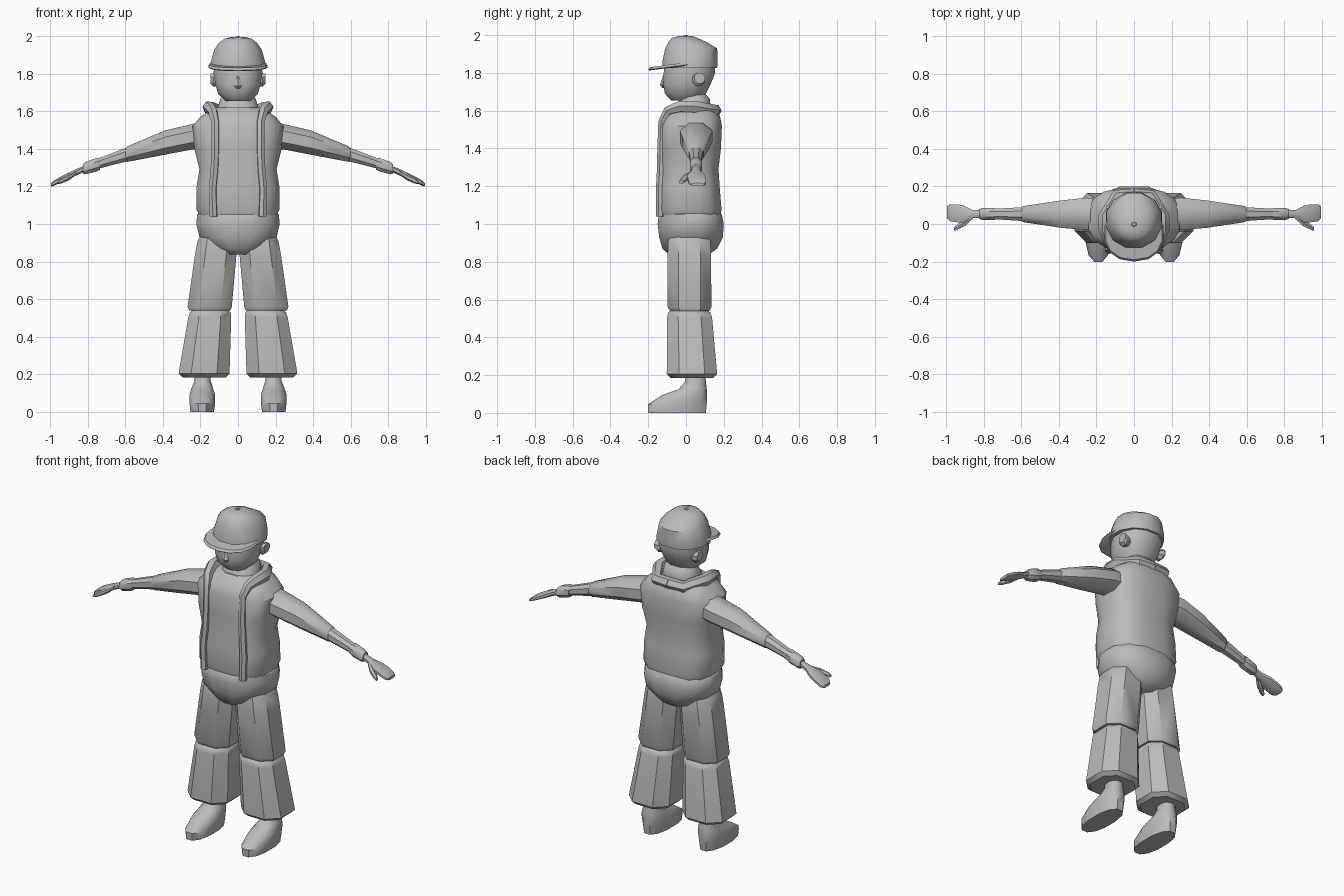
import bpy, bmesh, math

grey = bpy.data.materials.new("plain grey")
grey.diffuse_color = (0.5, 0.5, 0.5, 1)


def finish(ob, mirror, angle=40):
    """Material, mirroring across x = 0 and edge-aware smoothing."""
    ob.data.materials.append(grey)
    bpy.ops.object.select_all(action='DESELECT')
    bpy.context.view_layer.objects.active = ob
    ob.select_set(True)
    bpy.ops.object.shade_smooth_by_angle(angle=math.radians(angle))
    if mirror:
        m = ob.modifiers.new("mirror", 'MIRROR')
        m.use_mirror_merge = False
    return ob


def loft(name, axis, rings, n=8, power=2.4, mirror=False, tilt=0.0, angle=40):
    """Rings are (t, u0, u1, v0, v1): rounded sections along z (u=x, v=y) or x (u=y, v=z).
    tilt lifts z-lofts by tilt * y."""
    unit = []
    for i in range(n):
        a = 2 * math.pi * (i + 0.5) / n
        c, s = math.cos(a), math.sin(a)
        unit.append((math.copysign(abs(c) ** (2 / power), c),
                     math.copysign(abs(s) ** (2 / power), s)))
    mu, mv = max(p[0] for p in unit), max(p[1] for p in unit)
    bm = bmesh.new()
    loops = []
    for t, u0, u1, v0, v1 in rings:
        loop = []
        for a, b in unit:
            u = (u0 + u1) / 2 + a / mu * (u1 - u0) / 2
            v = (v0 + v1) / 2 + b / mv * (v1 - v0) / 2
            co = (u, v, t + tilt * v) if axis == 'z' else (t, u, v)
            loop.append(bm.verts.new(co))
        loops.append(loop)
    for lo, hi in zip(loops, loops[1:]):
        for i in range(n):
            j = (i + 1) % n
            bm.faces.new((lo[i], lo[j], hi[j], hi[i]))
    bm.faces.new(loops[0])
    bm.faces.new(loops[-1])
    bmesh.ops.recalc_face_normals(bm, faces=bm.faces)
    me = bpy.data.meshes.new(name)
    bm.to_mesh(me)
    bm.free()
    ob = bpy.data.objects.new(name, me)
    bpy.context.collection.objects.link(ob)
    return finish(ob, mirror, angle)


def centred(rings):
    """Turn (z, half_width, y0, y1) into full ring tuples."""
    return [(z, -w, w, a, b) for z, w, a, b in rings]


def tube(name, points, radius):
    """Mirrored tube along (x, y, z, radius factor) points."""
    cu = bpy.data.curves.new(name, 'CURVE')
    cu.dimensions = '3D'
    cu.bevel_depth, cu.bevel_resolution, cu.use_fill_caps = radius, 1, True
    sp = cu.splines.new('POLY')
    sp.points.add(len(points) - 1)
    for p, (x, y, z, r) in zip(sp.points, points):
        p.co, p.radius = (x, y, z, 1), r
    ob = bpy.data.objects.new(name, cu)
    bpy.context.collection.objects.link(ob)
    bpy.ops.object.select_all(action='DESELECT')
    bpy.context.view_layer.objects.active = ob
    ob.select_set(True)
    bpy.ops.object.convert(target='MESH')
    return finish(bpy.context.view_layer.objects.active, True, 50)


# Head, neck, nose and ears
loft("head", 'z', centred([(1.655, .065, -.08, .08), (1.69, .105, -.112, .105),
     (1.74, .12, -.12, .13), (1.80, .13, -.118, .155), (1.86, .125, -.11, .15)]), 12, 2.3)
loft("neck", 'z', centred([(1.55, .115, -.09, .13), (1.63, .105, -.05, .13),
     (1.665, .095, -.03, .125), (1.70, .07, -.03, .09)]), 12)
loft("nose", 'z', centred([(1.72, .012, -.125, -.09), (1.735, .02, -.138, -.09),
     (1.785, .008, -.122, -.09)]), 6, 2)
loft("ear", 'x', [(.10, .04, .09, 1.735, 1.79), (.13, .035, .10, 1.73, 1.80),
     (.145, .045, .10, 1.745, 1.80)], 8, 2, True)

# Cap
loft("cap_crown", 'z', centred([(1.825, .15, -.125, .165), (1.86, .145, -.125, .168),
     (1.93, .125, -.11, .165), (1.965, .10, -.092, .105), (1.985, .072, -.075, .06),
     (1.995, .035, -.04, .035)]), 12, 2.1)
loft("cap_button", 'z', centred([(1.99, .014, -.016, .012), (2.0, .01, -.012, .008)]), 6, 2)
loft("cap_brim", 'z', centred([(1.838, .15, -.195, .09), (1.843, .157, -.20, .10),
     (1.855, .15, -.19, .09)]), 14, 2.3, tilt=.13)

# Vest body with rolled collar and front edges
loft("vest", 'z', centred([(1.035, .20, -.14, .18), (1.075, .22, -.15, .188),
     (1.20, .22, -.148, .178), (1.29, .205, -.142, .172), (1.40, .232, -.14, .185),
     (1.52, .242, -.138, .19), (1.57, .20, -.12, .18), (1.62, .13, -.065, .15)]), 16, 2.8)
tube("collar_and_edge", [(0, .155, 1.60, 1.55), (.09, .15, 1.60, 1.55), (.155, .04, 1.62, 1.6),
     (.155, -.03, 1.622, 1.5), (.135, -.095, 1.60, 1.2), (.12, -.125, 1.54, 1),
     (.12, -.13, 1.40, 1), (.125, -.132, 1.29, 1), (.135, -.138, 1.18, 1),
     (.13, -.138, 1.04, 1)], .022)

# Hips and flared trousers
loft("hips", 'z', centred([(.838, .075, -.09, .12), (.87, .13, -.125, .165),
     (.93, .205, -.142, .195), (1.0, .222, -.15, .20), (1.05, .217, -.145, .19),
     (1.075, .19, -.12, .17)]), 12, 2.4)
loft("thigh", 'z', [(.97, .04, .18, -.07, .10), (.91, .01, .215, -.095, .13),
     (.84, .008, .228, -.097, .132), (.56, .033, .268, -.097, .135),
     (.54, .04, .26, -.085, .125)], 8, 2.6, True)
loft("trouser_leg", 'z', [(.545, .055, .24, -.08, .11), (.53, .04, .256, -.095, .13),
     (.505, .036, .264, -.10, .138), (.205, .045, .316, -.102, .165),
     (.185, .065, .295, -.08, .145)], 8, 2.6, True)

# Shoes
loft("shoe", 'z', [(0, .128, .252, -.20, .105), (.045, .122, .258, -.202, .11),
     (.095, .122, .258, -.125, .112), (.125, .132, .248, -.04, .11),
     (.165, .145, .232, -.005, .105), (.24, .145, .232, 0, .10)], 12, 2.3, True)

# Sleeves, cuffs and hands
loft("upper_arm", 'x', [(.18, -.025, .13, 1.40, 1.545), (.25, -.033, .14, 1.395, 1.53),
     (.39, -.02, .125, 1.368, 1.497), (.59, .01, .095, 1.33, 1.412),
     (.60, .02, .085, 1.34, 1.40)], 8, 2.2, True)
loft("forearm", 'x', [(.57, .017, .09, 1.337, 1.413), (.61, .017, .088, 1.328, 1.40),
     (.76, .027, .08, 1.29, 1.342)], 8, 2.2, True)
loft("cuff", 'x', [(.735, .024, .083, 1.288, 1.348), (.75, .02, .086, 1.28, 1.352),
     (.81, .022, .084, 1.264, 1.33), (.825, .03, .078, 1.268, 1.318)], 8, 2.2, True)
loft("hand", 'x', [(.81, .034, .073, 1.28, 1.313), (.86, .03, .075, 1.258, 1.292),
     (.91, .007, .10, 1.235, 1.268), (.95, .01, .105, 1.217, 1.248),
     (.98, .015, .105, 1.203, 1.23), (.995, .03, .095, 1.20, 1.216)], 8, 2.4, True)
loft("thumb", 'x', [(.86, .025, .055, 1.26, 1.285), (.90, -.012, .025, 1.232, 1.268),
     (.94, -.032, -.002, 1.215, 1.245), (.957, -.036, -.016, 1.212, 1.23)], 6, 2, True)
